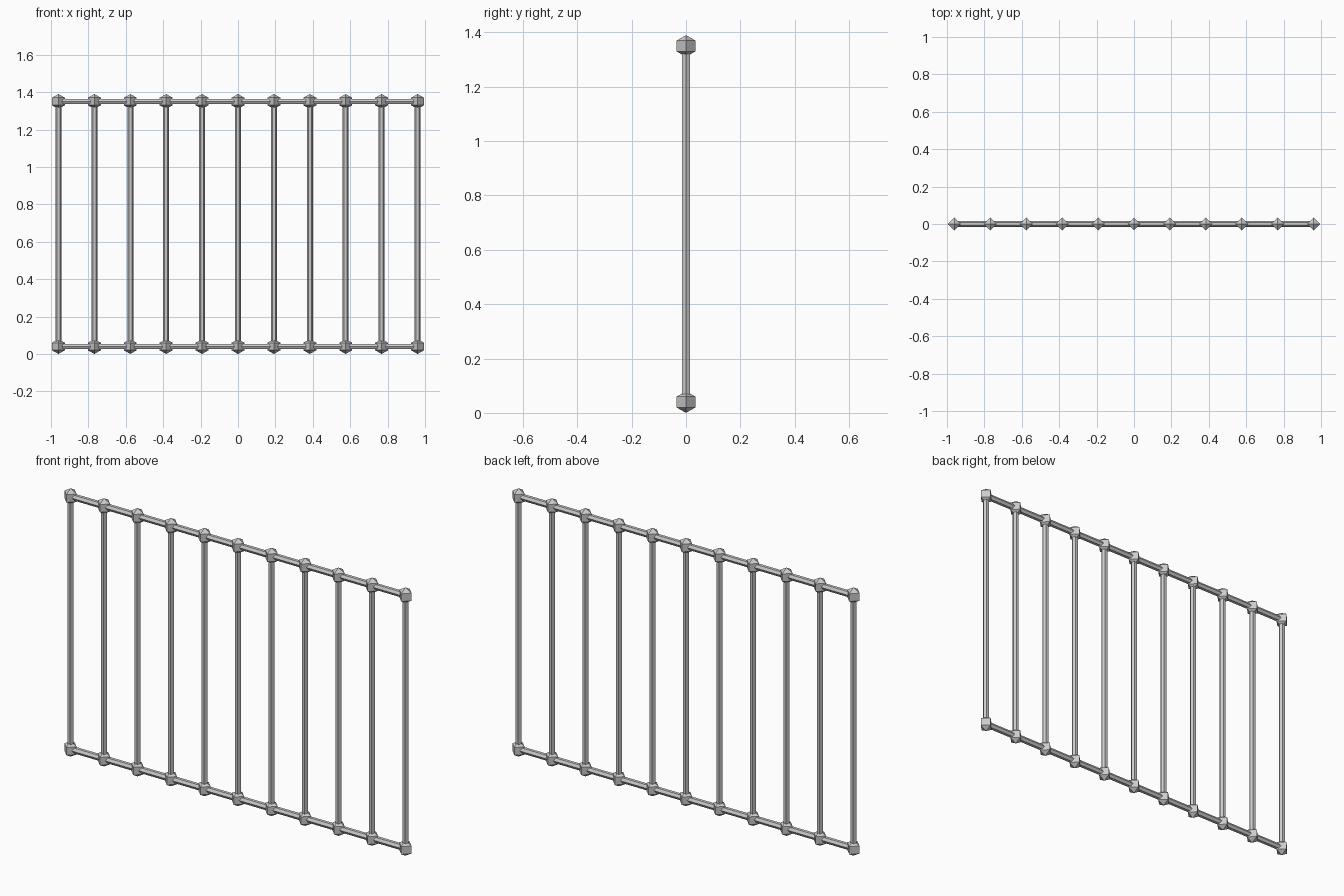
import bpy
from math import pi

if "Cube" in bpy.data.objects:
    bpy.data.objects.remove(bpy.data.objects["Cube"])

HALF, LOW, HIGH = 0.96, 0.04, 1.35
COUNT = 11
BAR_R, JOINT_R = 0.016, 0.04


def bar(name, loc, length, rot=(0, 0, 0)):
    bpy.ops.mesh.primitive_cylinder_add(vertices=6, radius=BAR_R, depth=length,
                                        location=loc, rotation=rot)
    bpy.context.object.name = name


def joint(name, loc):
    bpy.ops.mesh.primitive_uv_sphere_add(segments=4, ring_count=2,
                                         radius=JOINT_R, location=loc)
    bpy.context.object.name = name


# Horizontal rails
for label, z in (("bottom", LOW), ("top", HIGH)):
    bar(f"{label}_rail", (0, 0, z), 2 * HALF, (0, pi / 2, 0))

# Upright bars with a faceted joint at each end
for i in range(COUNT):
    x = -HALF + 2 * HALF * i / (COUNT - 1)
    bar(f"upright_bar_{i + 1}", (x, 0, (LOW + HIGH) / 2), HIGH - LOW, (0, 0, pi / 2))
    joint(f"bottom_joint_{i + 1}", (x, 0, LOW))
    joint(f"top_joint_{i + 1}", (x, 0, HIGH))
